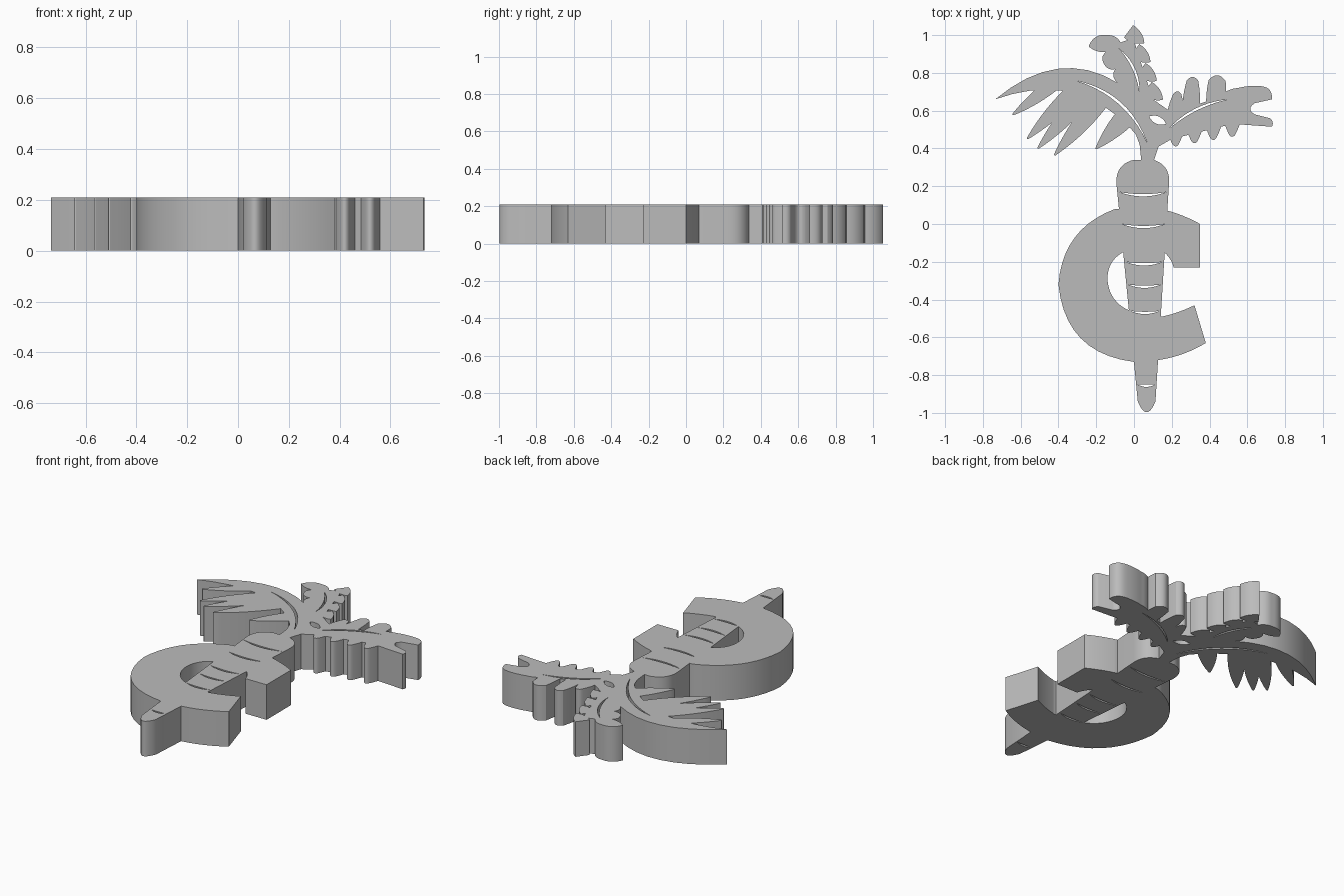
import bpy
import bmesh
from mathutils import Vector

HEIGHT = 0.21
ARC_STEPS = 10

if "Cube" in bpy.data.objects:
    bpy.data.objects.remove(bpy.data.objects["Cube"], do_unlink=True)

grey = bpy.data.materials.new("plain_grey")
grey.use_nodes = True
colour = (0.5, 0.5, 0.5, 1)
grey.diffuse_color = colour
grey.node_tree.nodes["Principled BSDF"].inputs["Base Color"].default_value = colour


def on_arc(start, end, bulge, t):
    """Point on a shallow arc that bulges to the right of its direction."""
    start, end = Vector(start), Vector(end)
    edge = end - start
    right = Vector((edge.y, -edge.x))
    return start + edge * t + right * (4 * bulge * t * (1 - t))


def arc_outline(corners):
    """Join corners by arcs; a third value bulges the edge that follows outward."""
    points = []
    for i, corner in enumerate(corners):
        following = corners[(i + 1) % len(corners)]
        bulge = corner[2] if len(corner) > 2 else 0
        steps = ARC_STEPS if bulge else 1
        for s in range(steps):
            points.append(on_arc(corner[:2], following[:2], bulge, s / steps))
    return points


def plate(name, corners, low=0.0, high=HEIGHT):
    """Extrude an anticlockwise outline into a flat plate."""
    bm = bmesh.new()
    base = bm.faces.new([bm.verts.new((p.x, p.y, low)) for p in arc_outline(corners)])
    walls = bmesh.ops.extrude_face_region(bm, geom=[base])
    top = [v for v in walls["geom"] if isinstance(v, bmesh.types.BMVert)]
    bmesh.ops.translate(bm, verts=top, vec=(0, 0, high - low))
    bmesh.ops.recalc_face_normals(bm, faces=bm.faces)
    mesh = bpy.data.meshes.new(name)
    bm.to_mesh(mesh)
    bm.free()
    mesh.materials.append(grey)
    obj = bpy.data.objects.new(name, mesh)
    bpy.context.collection.objects.link(obj)
    return obj


def slit(start, end, sag, width):
    """Cutter for a curved groove tapering to a point at both ends."""
    half = width / (Vector(end) - Vector(start)).length / 2
    outline = [(*start, sag + half), (*end, half - sag)]
    return plate("slit_cutter", outline, -HEIGHT, HEIGHT * 2)


def leaflet(tip, root, width, blunt=0.01, bulge=0.04):
    """Finger of a leaf, from a wide root to a narrow rounded tip."""
    tip, root = Vector(tip), Vector(root)
    along = (tip - root).normalized()
    side = Vector((-along.y, along.x)) / 2
    return plate("leaflet", [
        (*(root - side * width), bulge), (*(tip - side * blunt), 0.3),
        (*(tip + side * blunt), bulge), (*(root + side * width),)])


def combine(target, others, operation):
    for other in others:
        mod = target.modifiers.new("combine", "BOOLEAN")
        mod.operation = operation
        mod.solver = "EXACT"
        mod.object = other
        bpy.context.view_layer.objects.active = target
        bpy.ops.object.modifier_apply(modifier=mod.name)
        bpy.data.objects.remove(other, do_unlink=True)


def finish(obj):
    bpy.ops.object.select_all(action="DESELECT")
    obj.select_set(True)
    bpy.context.view_layer.objects.active = obj
    bpy.ops.object.shade_smooth_by_angle(angle=0.5)


def root_edge(y, side, margin=0.0):
    """Point on the straight tapering flank of the root at a given height."""
    centre = 0.05 - 0.018 * y
    half_width = 0.122 + 0.08 * y
    return (centre + side * (half_width - margin), y)


# Open ring with two blunt arms
ring = plate("ringed_carrot", [
    (0.35, 0, 0.03), (0.18, 0.07), (-0.1, 0.08, 0.16), (-0.4, -0.32, 0.2),
    (0, -0.73), (0.13, -0.72, 0.05), (0.38, -0.63), (0.32, -0.43, -0.03),
    (0.15, -0.49), (-0.02, -0.46, -0.15), (-0.14, -0.3, -0.15),
    (-0.06, -0.15), (0.16, -0.15, -0.08), (0.21, -0.23), (0.35, -0.23)])

# Carrot root, tip down
root = plate("root", [
    (*root_edge(-0.94, -1), 0.6), root_edge(-0.94, 1),
    (*root_edge(0.22, 1), 0.2), (0.1, 0.34), (0, 0.34, 0.2), root_edge(0.22, -1)])
combine(ring, [root], "UNION")

# Curved grooves across the root
groove_heights = [0.17, 0, -0.2, -0.32, -0.46, -0.85]
grooves = [slit(root_edge(y, -1, 0.008), root_edge(y, 1, 0.008), 0.07, 0.012)
           for y in groove_heights]
combine(ring, grooves, "DIFFERENCE")
finish(ring)

# Stem and hub where the leaves meet
crown = plate("leaf_crown", [
    (0.04, 0.32), (0.1, 0.32), (0.13, 0.41), (0.2, 0.46), (0.2, 0.59),
    (0.1, 0.66), (0.02, 0.65), (0, 0.5), (0.03, 0.42)])

# Long drooping leaf with fingers fanned along its lower edge
parts = [plate("left_leaf", [
    (0.04, 0.44), (0.07, 0.62, 0.23), (-0.735, 0.66, -0.18)])]
for t in (0, 0.25, 0.4, 0.6, 1):
    tip = on_arc((-0.64, 0.58), (-0.2, 0.4), 0.25, t)
    base = on_arc((-0.4, 0.76), (-0.04, 0.57), 0, t)
    parts.append(leaflet(tip, base, 0.07 + 0.04 * t))

# Short upright leaf with evenly stepped lobes on its right edge
parts.append(plate("top_leaf", [
    (0.05, 0.58), (0.1, 0.66), (0, 0.97, 0.1), (-0.07, 0.96, 0.15),
    (-0.14, 1, 0.2), (-0.24, 0.94, 0.1), (-0.15, 0.91, 0.2),
    (-0.16, 0.85, 0.2), (-0.1, 0.82, 0.2), (-0.09, 0.75, 0.2), (0.01, 0.67)]))
for i in range(4):
    tip = Vector((0.15 - 0.033 * i, 0.66 + 0.1 * i))
    parts.append(leaflet(tip, tip + Vector((-0.08, 0.06)), 0.08, bulge=0.12))

# Broad side leaf with a split end
parts.append(plate("right_leaf", [
    (0.13, 0.41), (0.2, 0.45), (0.52, 0.53), (0.73, 0.515, 0.2),
    (0.72, 0.56), (0.64, 0.58, -0.4), (0.64, 0.64), (0.73, 0.66, 0.25),
    (0.67, 0.73, 0.04), (0.55, 0.72, 0.1), (0.45, 0.67), (0.2, 0.59)]))
for i in range(4):
    tip = Vector((0.22 + 0.1 * i, 0.42 + 0.017 * i))
    parts.append(leaflet(tip, tip + Vector((0, 0.1)), 0.1, 0.03))
for x, y, blunt in ((0.23, 0.69, 0.04), (0.31, 0.76, 0.06), (0.44, 0.76, 0.09)):
    parts.append(leaflet((x, y), (x - 0.01, 0.58), 0.09, blunt))
combine(crown, parts, "UNION")

# Leaf veins and the small gap between the stalks
veins = [slit((-0.31, 0.76), (0.07, 0.43), -0.125, 0.014),
         slit((-0.08, 0.93), (0.03, 0.69), -0.1, 0.012),
         slit((0.18, 0.5), (0.5, 0.66), -0.08, 0.012),
         slit((0.08, 0.57), (0.17, 0.53), 0, 0.04)]
combine(crown, veins, "DIFFERENCE")
finish(crown)
